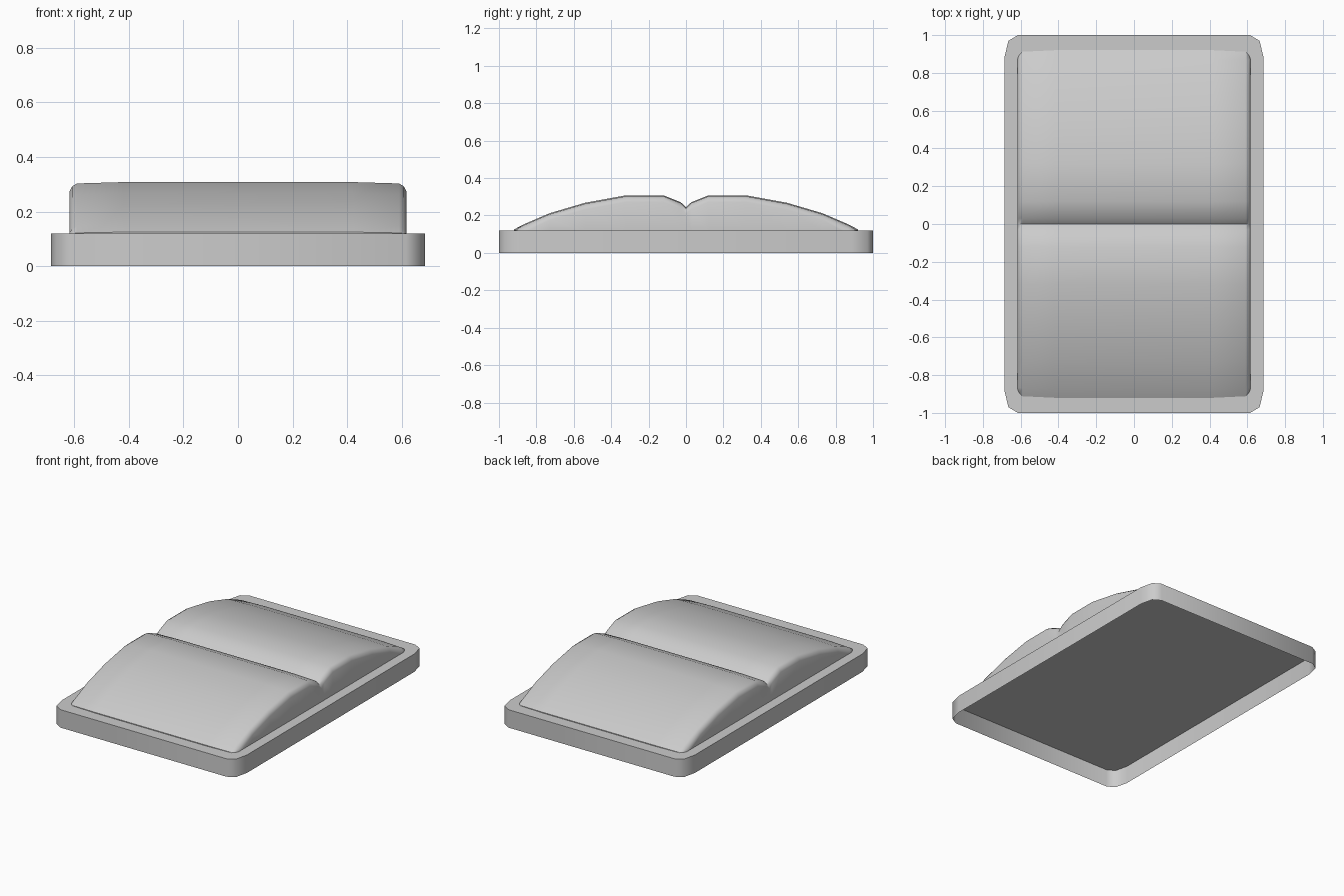
import bpy, bmesh, math

if "Cube" in bpy.data.objects:
    bpy.data.objects.remove(bpy.data.objects["Cube"])


def finish(name, bm, angle):
    bmesh.ops.recalc_face_normals(bm, faces=bm.faces)
    mesh = bpy.data.meshes.new(name)
    bm.to_mesh(mesh)
    bm.free()
    ob = bpy.data.objects.new(name, mesh)
    bpy.context.collection.objects.link(ob)
    bpy.ops.object.select_all(action='DESELECT')
    bpy.context.view_layer.objects.active = ob
    ob.select_set(True)
    bpy.ops.object.shade_smooth_by_angle(angle=math.radians(angle))
    return ob


# Base tray: rounded outline, flat top, open underneath
quarter = [(0.685, 0.885), (0.665, 0.97), (0.615, 1.0)]
back = quarter + [(-x, y) for x, y in reversed(quarter)]
outline = back + [(-x, -y) for x, y in back]
bm = bmesh.new()
low = [bm.verts.new((x, y, 0)) for x, y in outline]
top = [bm.verts.new((x, y, 0.12)) for x, y in outline]
n = len(outline)
for i in range(n):
    j = (i + 1) % n
    bm.faces.new((low[i], low[j], top[j], top[i]))
bm.faces.new(top)
bmesh.ops.recalc_face_normals(bm, faces=bm.faces)
if top[0].link_faces[-1].normal.z < -0.5:
    bmesh.ops.reverse_faces(bm, faces=bm.faces)
finish("base_tray", bm, 50)

# Double-humped pad: side profile lofted across columns (x, drop, end y)
half = [(0.92, 0.125), (0.87, 0.152), (0.73, 0.212), (0.54, 0.268),
        (0.32, 0.308), (0.12, 0.308), (0.03, 0.272)]
profile = [(-y, z) for y, z in half] + [(0, 0.245)] + list(reversed(half))
side = [(0.42, 0.0, 0.92), (0.59, 0.005, 0.912), (0.608, 0.016, 0.895),
        (0.618, 0.036, 0.87)]
columns = [(-x, d, e) for x, d, e in reversed(side)] + side
bm = bmesh.new()
upper, lower = [], []
for x, drop, end in columns:
    up, dn = [], []
    for y, z in profile:
        yy = max(-end, min(end, y))
        if abs(y) == 0.87:
            yy = math.copysign(min(0.87, end - 0.03), y)
        up.append(bm.verts.new((x, yy, max(0.122, z - drop))))
        dn.append(bm.verts.new((x, yy, 0.117)))
    upper.append(up)
    lower.append(dn)
m = len(profile)
for a in range(len(columns) - 1):
    for b in range(m - 1):
        for g in (upper, lower):
            bm.faces.new((g[a][b], g[a + 1][b], g[a + 1][b + 1], g[a][b + 1]))
    for b in (0, m - 1):
        bm.faces.new((upper[a][b], upper[a + 1][b], lower[a + 1][b], lower[a][b]))
for a in (0, len(columns) - 1):
    for b in range(m - 1):
        bm.faces.new((upper[a][b], upper[a][b + 1], lower[a][b + 1], lower[a][b]))
finish("double_pad", bm, 50)
